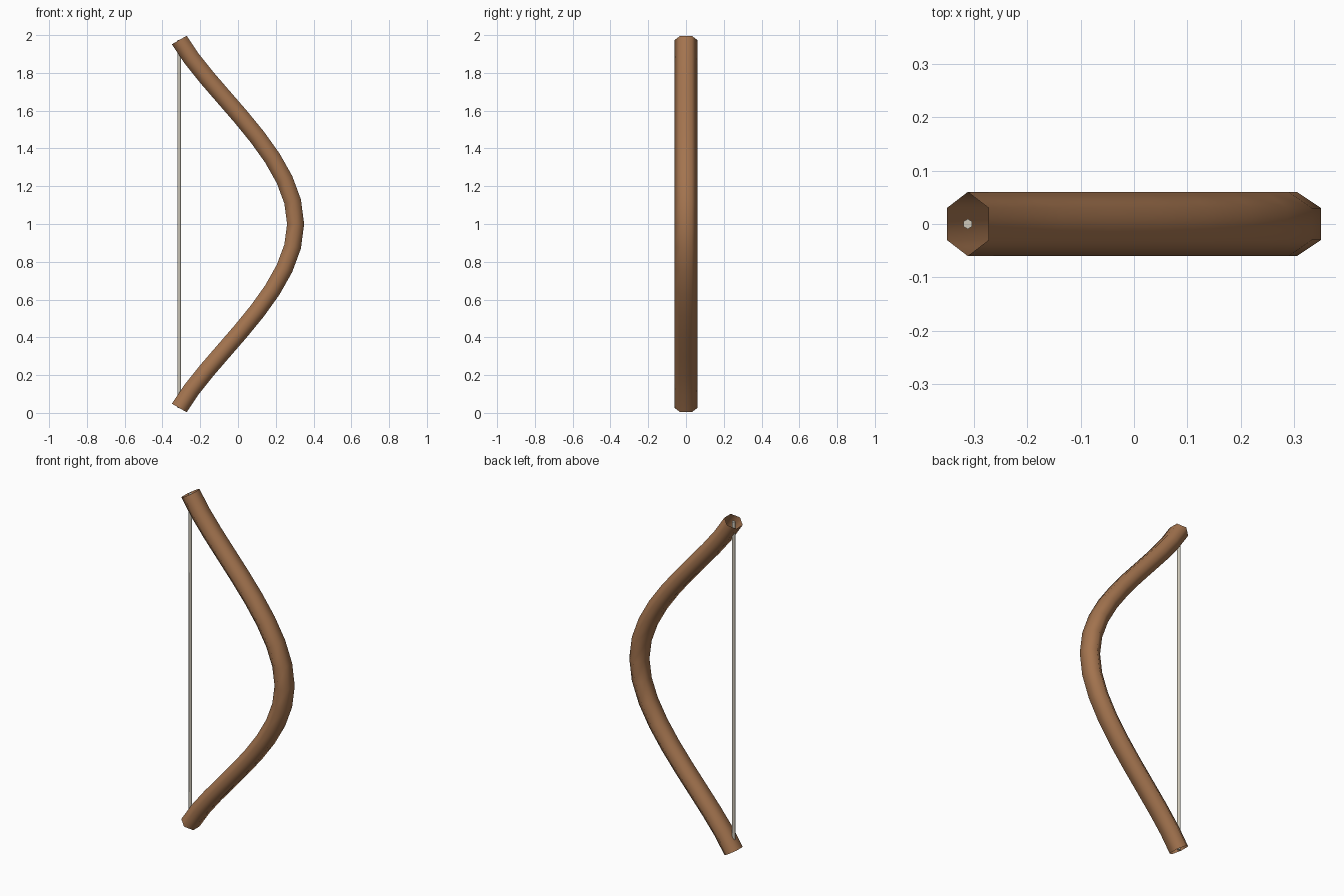
import bpy, bmesh, math
from mathutils import Vector
from mathutils.geometry import interpolate_bezier

if "Cube" in bpy.data.objects:
    bpy.data.objects.remove(bpy.data.objects["Cube"])


def material(name, rgb):
    m = bpy.data.materials.new(name)
    m.diffuse_color = (*rgb, 1)
    m.use_nodes = True
    m.node_tree.nodes["Principled BSDF"].inputs["Base Color"].default_value = m.diffuse_color
    return m


def hex_sweep(name, path, rx, ry, mat, cap):
    """Sweep a six-sided section (point along y) down a path in the xz plane."""
    bm = bmesh.new()
    rings = []
    for i, p in enumerate(path):
        t = path[min(i + 1, len(path) - 1)] - path[max(i - 1, 0)]
        if i == 0 and len(path) > 2:
            t = TIP_DIR
        elif i == len(path) - 1 and len(path) > 2:
            t = Vector((-TIP_DIR.x, 0, TIP_DIR.z))
        t = t.normalized()
        n = Vector((-t.z, 0, t.x))
        rings.append([bm.verts.new(p + n * rx * math.sin(a * math.pi / 3)
                                   + Vector((0, ry * math.cos(a * math.pi / 3), 0)))
                      for a in range(6)])
    for a, b in zip(rings, rings[1:]):
        for k in range(6):
            bm.faces.new((a[k], a[(k + 1) % 6], b[(k + 1) % 6], b[k]))
    if cap:
        bm.faces.new(rings[0])
        bm.faces.new(rings[-1])
    bmesh.ops.recalc_face_normals(bm, faces=bm.faces)
    for f in bm.faces:
        f.smooth = len(f.verts) == 4
    if cap:
        for r in (rings[0], rings[-1]):
            for k in range(6):
                bm.edges.get((r[k], r[(k + 1) % 6])).smooth = False
    me = bpy.data.meshes.new(name)
    bm.to_mesh(me)
    bm.free()
    me.materials.append(mat)
    ob = bpy.data.objects.new(name, me)
    bpy.context.collection.objects.link(ob)
    return ob


wood = material("brown wood", (0.37, 0.175, 0.078))
cord = material("pale cord", (0.62, 0.58, 0.49))

# Bow stave: two mirrored curve halves, open at both ends
tip, grip = Vector((-0.311, 0, 1.974)), Vector((0.305, 0, 1.0))
TIP_DIR = Vector((0.5, 0, -0.866))
upper = interpolate_bezier(tip, tip + TIP_DIR * 0.33,
                           grip + Vector((0, 0, 0.36)), grip, 10)
lower = [Vector((p.x, 0, 2 - p.z)) for p in reversed(upper[:-1])]
hex_sweep("bow_stave", upper + lower, 0.052, 0.06, wood, False)

# Bow string from tip to tip
hex_sweep("bow_string", [tip, Vector((tip.x, 0, 2 - tip.z))], 0.0095, 0.0095, cord, True)
